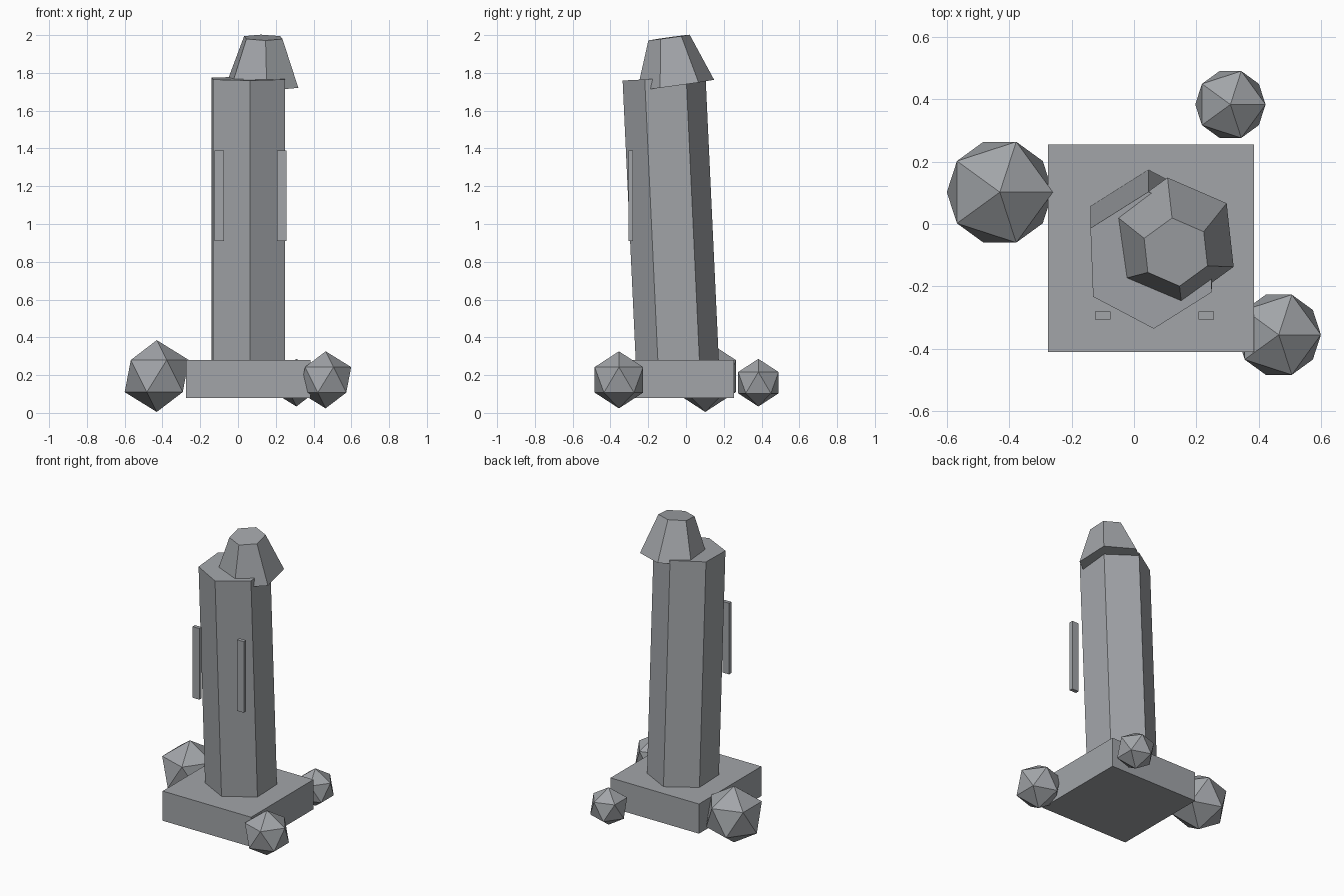
import bpy
from math import radians
from mathutils import Matrix, Vector

cube = bpy.data.objects.get("Cube")
if cube:
    bpy.data.objects.remove(cube, do_unlink=True)

stone = bpy.data.materials.new("grey stone")
stone.use_nodes = True
GREY = (0.36, 0.375, 0.395, 1)
stone.diffuse_color = GREY
stone.node_tree.nodes["Principled BSDF"].inputs["Base Color"].default_value = GREY


def finish(name):
    ob = bpy.context.object
    ob.name = name
    ob.data.materials.append(stone)
    return ob


def box(name, center, size):
    bpy.ops.mesh.primitive_cube_add(size=1, location=center)
    finish(name).scale = size


def hex_frustum(name, bottom, top, r_bottom, r_top, turn):
    """Six-sided prism or cone running along a leaning axis."""
    bottom, top = Vector(bottom), Vector(top)
    axis = top - bottom
    bpy.ops.mesh.primitive_cone_add(vertices=6, radius1=r_bottom, radius2=r_top,
                                    depth=axis.length)
    lean = Vector((0, 0, 1)).rotation_difference(axis).to_matrix().to_4x4()
    finish(name).matrix_world = (Matrix.Translation((bottom + top) / 2) @ lean
                                 @ Matrix.Rotation(radians(turn), 4, "Z"))


def rock(name, center, radius):
    bpy.ops.mesh.primitive_ico_sphere_add(subdivisions=1, radius=radius, location=center)
    finish(name)


# Square plinth
box("plinth", (0.055, -0.078, 0.18), (0.66, 0.665, 0.2))

# Leaning column and its slipped cap
hex_frustum("column", (0.055, -0.038, 0.1), (0.055, -0.116, 1.77), 0.22, 0.22, 2.2)
hex_frustum("cap", (0.13, -0.055, 1.735), (0.134, -0.09, 1.987), 0.207, 0.111, 6.3)

# Upright slats in front of the column
for side, x in (("right", -0.1), ("left", 0.232)):
    box("slat_" + side, (x, -0.293, 1.15), (0.05, 0.025, 0.48))

# Loose rocks around the plinth
rock("rock_large", (-0.43, 0.102, 0.195), 0.19)
rock("rock_front", (0.464, -0.355, 0.175), 0.151)
rock("rock_back", (0.309, 0.383, 0.16), 0.126)
